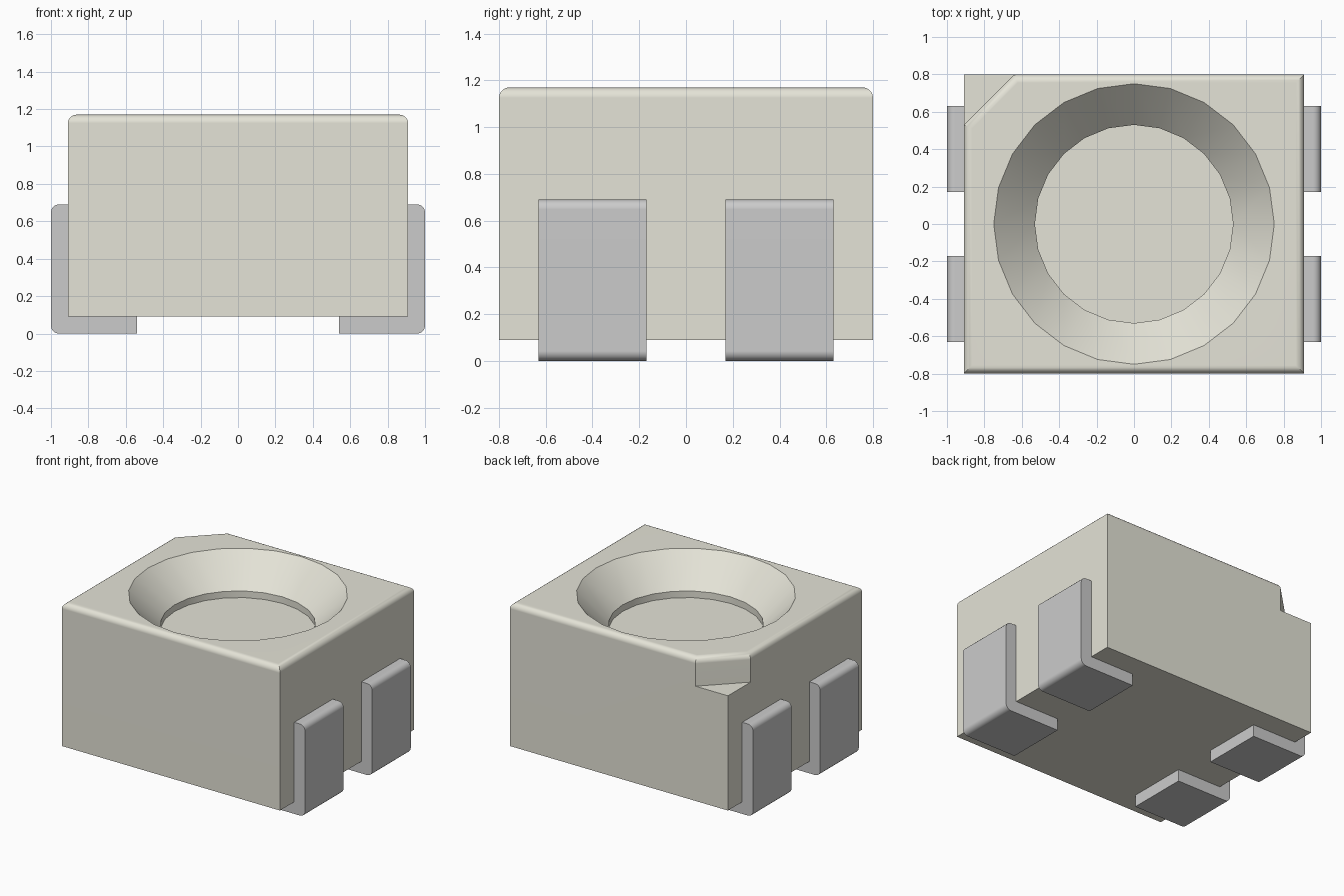
import bpy, bmesh, math

if "Cube" in bpy.data.objects:
    bpy.data.objects.remove(bpy.data.objects["Cube"])


def finish(name, bm):
    """Turn a bmesh into a named object."""
    bmesh.ops.recalc_face_normals(bm, faces=bm.faces[:])
    me = bpy.data.meshes.new(name)
    bm.to_mesh(me)
    bm.free()
    ob = bpy.data.objects.new(name, me)
    bpy.context.collection.objects.link(ob)
    return ob


def paint(ob, color):
    mat = bpy.data.materials.new(ob.name + "_colour")
    mat.diffuse_color = color
    mat.use_nodes = True
    mat.node_tree.nodes["Principled BSDF"].inputs["Base Color"].default_value = mat.diffuse_color
    ob.data.materials.append(mat)


def select_only(ob):
    bpy.ops.object.select_all(action='DESELECT')
    ob.select_set(True)
    bpy.context.view_layer.objects.active = ob


def smooth(ob):
    select_only(ob)
    bpy.ops.object.shade_smooth_by_angle(angle=math.radians(30))
    wn = ob.modifiers.new("even_normals", 'WEIGHTED_NORMAL')
    wn.keep_sharp = True


W, D, Z0, Z1 = 0.91, 0.80, 0.09, 1.17   # body half width, half depth, bottom, top
CUT, ZN = 0.27, 0.955                   # corner notch size and floor height

# Body: box with a notched back left corner and rounded top edges
bm = bmesh.new()
bot = [bm.verts.new((x, y, Z0)) for x, y in ((-W, -D), (W, -D), (W, D), (-W, D))]
top = [bm.verts.new((x, y, Z1)) for x, y in
       ((-W, -D), (W, -D), (W, D), (-W + CUT, D), (-W, D - CUT))]
nb, nc, na = [bm.verts.new((x, y, ZN)) for x, y in
              ((-W + CUT, D), (-W, D), (-W, D - CUT))]
bm.faces.new(bot)
bm.faces.new(top)
bm.faces.new((bot[0], bot[1], top[1], top[0]))
bm.faces.new((bot[1], bot[2], top[2], top[1]))
bm.faces.new((bot[2], bot[3], nc, nb, top[3], top[2]))
bm.faces.new((bot[3], bot[0], top[0], top[4], na, nc))
bm.faces.new((na, nb, nc))
bm.faces.new((na, nb, top[3], top[4]))
bmesh.ops.recalc_face_normals(bm, faces=bm.faces[:])
rim = [e for e in bm.edges if all(v.co.z > Z1 - 0.001 for v in e.verts)]
bmesh.ops.bevel(bm, geom=rim, offset=0.045, offset_type='OFFSET', segments=5,
                profile=0.5, affect='EDGES')
body = finish("body", bm)
paint(body, (0.78, 0.77, 0.68, 1))

# Reflector cup: conical bowl with a short straight wall, cut from the top
bm = bmesh.new()
N = 24
rings = []
for r, z in ((0.53, 0.90), (0.53, 0.95), (0.75, Z1), (0.75, Z1 + 0.2)):
    rings.append([bm.verts.new((r * math.cos(2 * math.pi * i / N),
                                r * math.sin(2 * math.pi * i / N), z)) for i in range(N)])
for a, b in zip(rings, rings[1:]):
    for i in range(N):
        j = (i + 1) % N
        bm.faces.new((a[i], a[j], b[j], b[i]))
bm.faces.new(rings[0])
bm.faces.new(rings[-1])
cutter = finish("cup_cutter", bm)
cutter.hide_render = True
select_only(body)
cut = body.modifiers.new("cup", 'BOOLEAN')
cut.operation = 'DIFFERENCE'
cut.solver = 'EXACT'
cut.object = cutter
bpy.ops.object.modifier_apply(modifier=cut.name)
bpy.data.objects.remove(cutter, do_unlink=True)
smooth(body)


# Leads: L-shaped strips with rounded outer corners, two on each side
def lead(name, sx, sy):
    pts = [(0.54, 0), (1.0, 0), (1.0, 0.69), (0.91, 0.69), (0.91, 0.09), (0.54, 0.09)]
    bm = bmesh.new()
    y0, y1 = 0.17 * sy, 0.63 * sy
    near = [bm.verts.new((sx * x, y0, z)) for x, z in pts]
    far = [bm.verts.new((sx * x, y1, z)) for x, z in pts]
    bm.faces.new(near)
    bm.faces.new(far)
    outer = []
    for i in range(6):
        j = (i + 1) % 6
        bm.faces.new((near[i], near[j], far[j], far[i]))
    bmesh.ops.recalc_face_normals(bm, faces=bm.faces[:])
    outer = [bm.edges.get((near[i], far[i])) for i in (1, 2)]
    bmesh.ops.bevel(bm, geom=outer, offset=0.042, offset_type='OFFSET', segments=5,
                    profile=0.5, affect='EDGES')
    ob = finish(name, bm)
    paint(ob, (0.70, 0.70, 0.67, 1))
    smooth(ob)


for sx, side in ((-1, "left"), (1, "right")):
    for sy, end in ((-1, "front"), (1, "back")):
        lead(f"{side}_{end}_lead", sx, sy)
